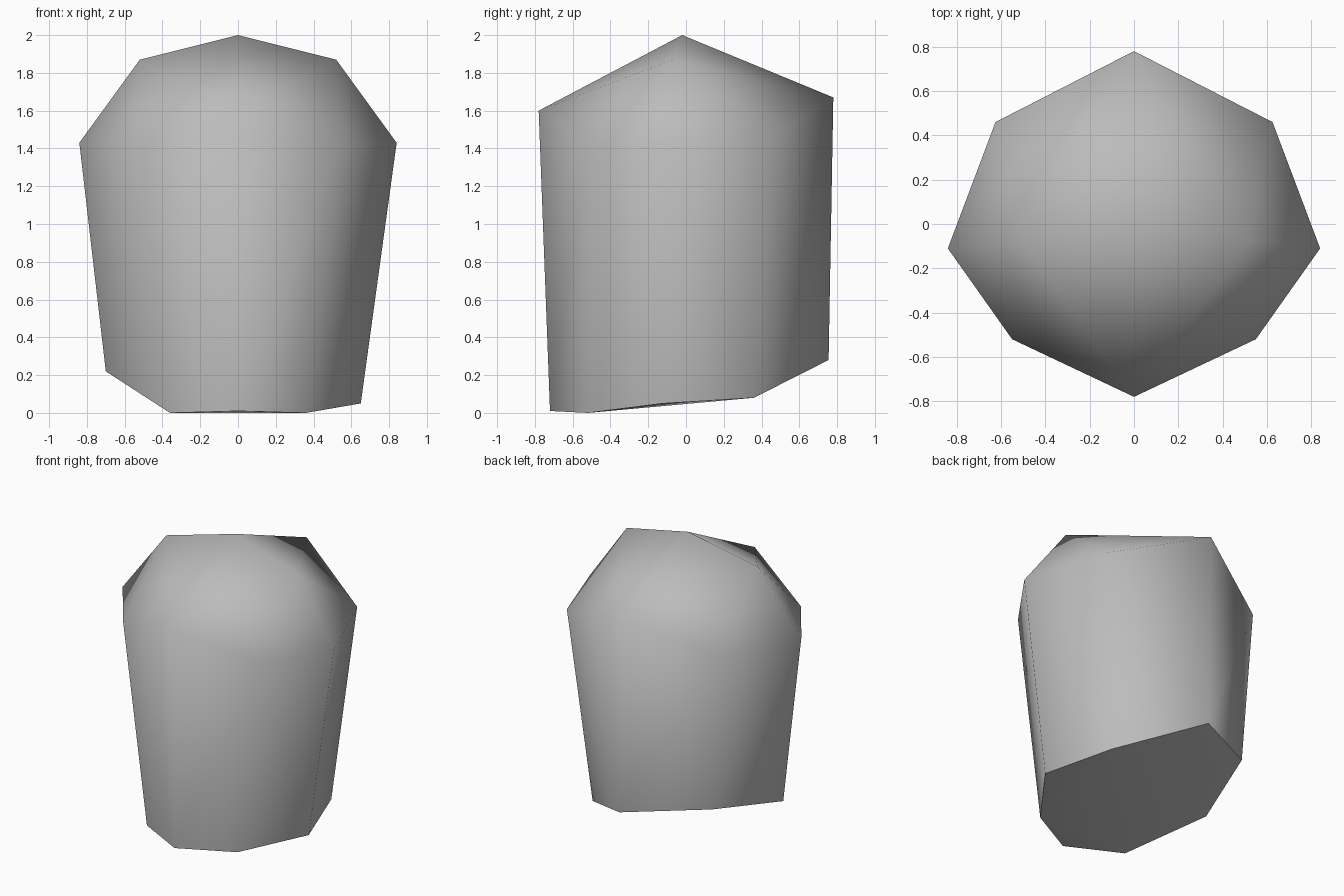
import bpy
import bmesh
import math

cube = bpy.data.objects.get("Cube")
if cube:
    bpy.data.objects.remove(cube, do_unlink=True)

# Plain stone colour
stone = bpy.data.materials.new("stone_grey")
stone.use_nodes = True
grey = (0.5, 0.5, 0.5, 1.0)
stone.diffuse_color = grey
stone.node_tree.nodes["Principled BSDF"].inputs["Base Color"].default_value = grey

# Symmetric crown: points on the centre line, and one side to mirror
crown_centre = [(0, -0.02, 2.0), (0, 0.78, 1.67), (0, -0.78, 1.6)]
crown_side = [(0.52, -0.07, 1.87), (0.625, 0.46, 1.46),
              (0.84, -0.11, 1.43), (0.55, -0.52, 1.42)]

# Uneven foot, tilted upwards at the back right
foot = [(0, 0.755, 0.28), (0.49, 0.36, 0.08), (0.65, -0.125, 0.05),
        (0.36, -0.52, 0), (0, -0.72, 0.01), (-0.36, -0.52, 0),
        (-0.7, -0.104, 0.22), (-0.53, 0.46, 0.33)]

# Chiselled block wrapped around the crown and the foot
mirrored = [(-x, y, z) for x, y, z in crown_side]
bm = bmesh.new()
for point in crown_centre + crown_side + mirrored + foot:
    bm.verts.new(point)
bmesh.ops.convex_hull(bm, input=bm.verts)
bmesh.ops.recalc_face_normals(bm, faces=bm.faces)

mesh = bpy.data.meshes.new("boulder")
bm.to_mesh(mesh)
bm.free()
mesh.materials.append(stone)
boulder = bpy.data.objects.new("boulder", mesh)
bpy.context.collection.objects.link(boulder)

# Soft facets with a crisp edge around the underside
bpy.ops.object.select_all(action="DESELECT")
boulder.select_set(True)
bpy.context.view_layer.objects.active = boulder
bpy.ops.object.shade_smooth_by_angle(angle=math.radians(60))
